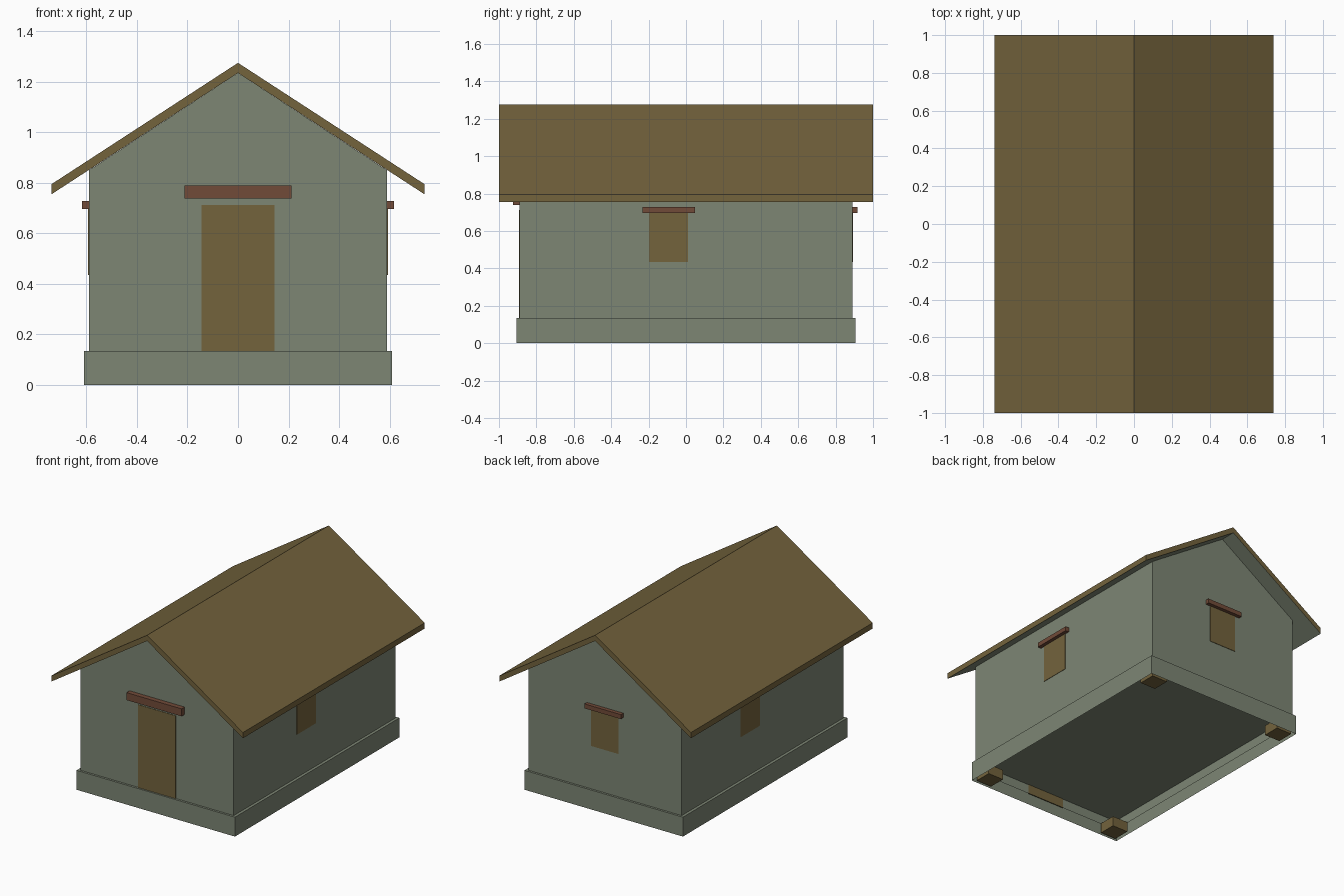
import bpy, bmesh
from mathutils import Vector

cube = bpy.data.objects.get("Cube")
if cube:
    bpy.data.objects.remove(cube, do_unlink=True)


def material(name, rgb):
    mat = bpy.data.materials.new(name)
    mat.use_nodes = True
    color = (*rgb, 1)
    mat.diffuse_color = color
    mat.node_tree.nodes["Principled BSDF"].inputs["Base Color"].default_value = color
    return mat


GREEN = material("grey green plaster", (0.205, 0.238, 0.175))
BROWN = material("brown timber", (0.172, 0.125, 0.046))
RED = material("red brown lintel", (0.165, 0.07, 0.04))


def finish(name, bm, mats):
    bmesh.ops.recalc_face_normals(bm, faces=bm.faces)
    mesh = bpy.data.meshes.new(name)
    bm.to_mesh(mesh)
    bm.free()
    for mat in mats:
        mesh.materials.append(mat)
    obj = bpy.data.objects.new(name, mesh)
    bpy.context.collection.objects.link(obj)
    return obj


def drop_bottom(bm):
    bm.normal_update()
    low = min(v.co.z for v in bm.verts)
    faces = [f for f in bm.faces if all(abs(v.co.z - low) < 1e-4 for v in f.verts)]
    bmesh.ops.delete(bm, geom=faces, context="FACES_ONLY")


def box(name, low, high, mat, open_bottom=False):
    low, high = Vector(low), Vector(high)
    bm = bmesh.new()
    bmesh.ops.create_cube(bm, size=1)
    for v in bm.verts:
        v.co = (low + high) / 2 + v.co * (high - low)
    if open_bottom:
        drop_bottom(bm)
    return finish(name, bm, [mat])


def extrude_profile(points, half_length):
    # Extrude an x-z outline along y
    bm = bmesh.new()
    face = bm.faces.new([bm.verts.new((x, -half_length, z)) for x, z in points])
    geom = bmesh.ops.extrude_face_region(bm, geom=[face])["geom"]
    moved = [g for g in geom if isinstance(g, bmesh.types.BMVert)]
    bmesh.ops.translate(bm, verts=moved, vec=(0, 2 * half_length, 0))
    bmesh.ops.recalc_face_normals(bm, faces=bm.faces)
    return bm


WX, WY = 0.59, 0.89      # wall half sizes
BASE = 0.07              # top of the piers
EAVE, APEX = 0.85, 1.235

# Gabled wall shell, open underneath
walls = extrude_profile(
    [(-WX, BASE), (WX, BASE), (WX, EAVE), (0, APEX), (-WX, EAVE)], WY)
drop_bottom(walls)
finish("walls", walls, [GREEN])

# Skirting plinth with its top as the floor
box("plinth", (-0.61, -0.905, 0), (0.61, 0.905, 0.135), GREEN, open_bottom=True)

# Corner piers
for sx, side in ((1, "left"), (-1, "right")):
    for sy, end in ((-1, "front"), (1, "back")):
        cx, cy, r = sx * 0.525, sy * 0.825, 0.06
        box(f"{end}_{side}_pier", (cx - r, cy - r, 0), (cx + r, cy + r, BASE), BROWN)

# Roof slab: timber outside, plaster on the underside
RX, DROP, THICK = 0.738, 0.755, 0.04
roof = extrude_profile(
    [(-RX, DROP), (0, APEX), (RX, DROP),
     (RX, DROP + THICK), (0, APEX + THICK), (-RX, DROP + THICK)], 1)
for f in roof.faces:
    f.material_index = 1 if f.normal.z < -0.1 else 0
finish("roof", roof, [BROWN, GREEN])


def opening(name, wall, centre, width, bottom, top, lintel):
    """Thin panel in a wall, with a lintel (half length, bottom, top, depth)."""
    axis, sign = wall
    face = WX if axis == 0 else WY

    def plate(label, half, z0, z1, inner, outer, mat):
        a, b = sorted((sign * (face + inner), sign * (face + outer)))
        low, high = [0, 0, z0], [0, 0, z1]
        low[axis], high[axis] = a, b
        low[1 - axis], high[1 - axis] = centre - half, centre + half
        box(label, low, high, mat)

    half, z0, z1, depth = lintel
    plate(name, width / 2, bottom, top, -0.003, 0.003, BROWN)
    plate(name + "_lintel", half, z0, z1, 0, depth, RED)


# Door and windows
opening("door", (1, -1), 0, 0.29, BASE, 0.712, (0.212, 0.738, 0.79, 0.034))
small = (0.14, 0.697, 0.728, 0.027)
opening("left_window", (0, 1), -0.093, 0.21, 0.435, 0.70, small)
opening("right_window", (0, -1), 0.14, 0.21, 0.435, 0.70, small)
opening("back_window", (1, 1), 0, 0.21, 0.435, 0.70, small)
